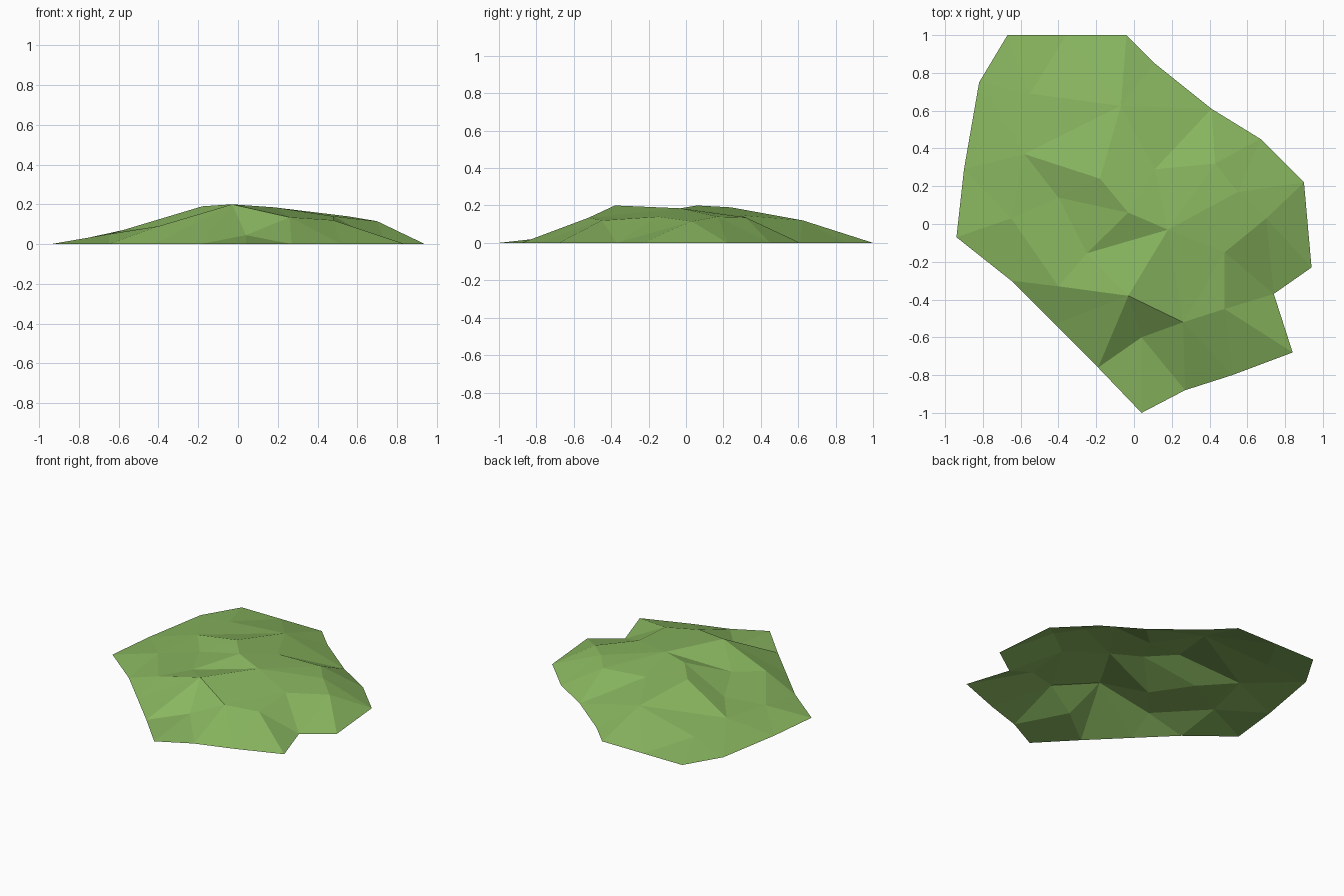
import bpy
import bmesh
from mathutils import Vector
from mathutils.geometry import delaunay_2d_cdt

default_cube = bpy.data.objects.get("Cube")
if default_cube:
    bpy.data.objects.remove(default_cube, do_unlink=True)

# Ground outline, walked clockwise from the back right corner
OUTLINE = [
    (-.67, 1), (-.36, 1), (-.04, 1), (.11, .85), (.41, .61), (.67, .45),
    (.9, .22), (.94, -.23), (.74, -.37), (.84, -.68), (.52, -.8),
    (.27, -.88), (.04, -1), (-.19, -.76), (-.42, -.53), (-.65, -.3),
    (-.94, -.07), (-.9, .29), (-.82, .75),
]

# Crest, shoulder and hollow points of the mound
SUMMITS = dict(
    south_peak=(-.03, -.38, .2),
    east_peak=(.18, -.03, .185),
    middle_peak=(-.03, .06, .2),
    north_peak=(-.18, .24, .19),
    saddle=(-.25, -.155, .11),
    front_shoulder=(.26, -.52, .135),
    front_hollow=(.04, -.6, .045),
    corner_shoulder=(.48, -.45, .12),
    inner_shoulder=(.48, -.15, .14),
    left_shoulder=(.7, .03, .115),
    left_crest=(.55, .17, .14),
    back_step=(.11, .29, .148),
    back_shoulder=(.43, .32, .136),
    back_crest=(-.07, .625, .12),
    right_step=(-.4, .14, .085),
    right_slope=(-.58, .37, .07),
    right_foot=(-.65, .03, .05),
    right_shoulder=(-.4, -.33, .09),
    back_slope=(-.55, .69, .05),
)

# Ridges and valleys that must stay as edges
CREASES = [
    ("saddle", "east_peak"), ("saddle", "middle_peak"),
    ("saddle", "south_peak"), ("south_peak", "east_peak"),
    ("middle_peak", "east_peak"), ("right_step", "north_peak"),
    ("north_peak", "back_crest"), ("back_step", "back_shoulder"),
    ("east_peak", "front_shoulder"), ("south_peak", "front_hollow"),
    ("front_hollow", "front_shoulder"), ("saddle", "right_shoulder"),
    ("inner_shoulder", "left_shoulder"), ("left_crest", "left_shoulder"),
    ("inner_shoulder", "corner_shoulder"),
    ("south_peak", "front_shoulder"),
]


def flat_material(name, colour):
    mat = bpy.data.materials.new(name)
    mat.use_nodes = True
    mat.diffuse_color = colour
    shader = mat.node_tree.nodes["Principled BSDF"]
    shader.inputs["Base Color"].default_value = colour
    shader.inputs["Roughness"].default_value = 1
    return mat


def build_mound():
    rim = len(OUTLINE)
    points = [Vector((x, y, 0)) for x, y in OUTLINE]
    points += [Vector(p) for p in SUMMITS.values()]
    index = {name: rim + i for i, name in enumerate(SUMMITS)}
    edges = [(i, (i + 1) % rim) for i in range(rim)]
    edges += [(index[a], index[b]) for a, b in CREASES]

    # Triangulate inside the outline, then lift each point to its height
    flat, _, faces, origins, _, _ = delaunay_2d_cdt(
        [p.xy for p in points], edges, [], 1, 1e-5)
    bm = bmesh.new()
    verts = []
    for co, source in zip(flat, origins):
        height = points[source[0]].z if source else 0
        verts.append(bm.verts.new((co.x, co.y, height)))
    for face in faces:
        bm.faces.new([verts[i] for i in face])

    # Every facet faces the sky
    bm.normal_update()
    for face in bm.faces:
        if face.normal.z < 0:
            face.normal_flip()
        face.smooth = False
    mesh = bpy.data.meshes.new("grass_mound")
    bm.to_mesh(mesh)
    bm.free()
    return mesh


mound = bpy.data.objects.new("grass_mound", build_mound())
mound.data.materials.append(flat_material("grass green", (.25, .47, .115, 1)))
bpy.context.collection.objects.link(mound)
